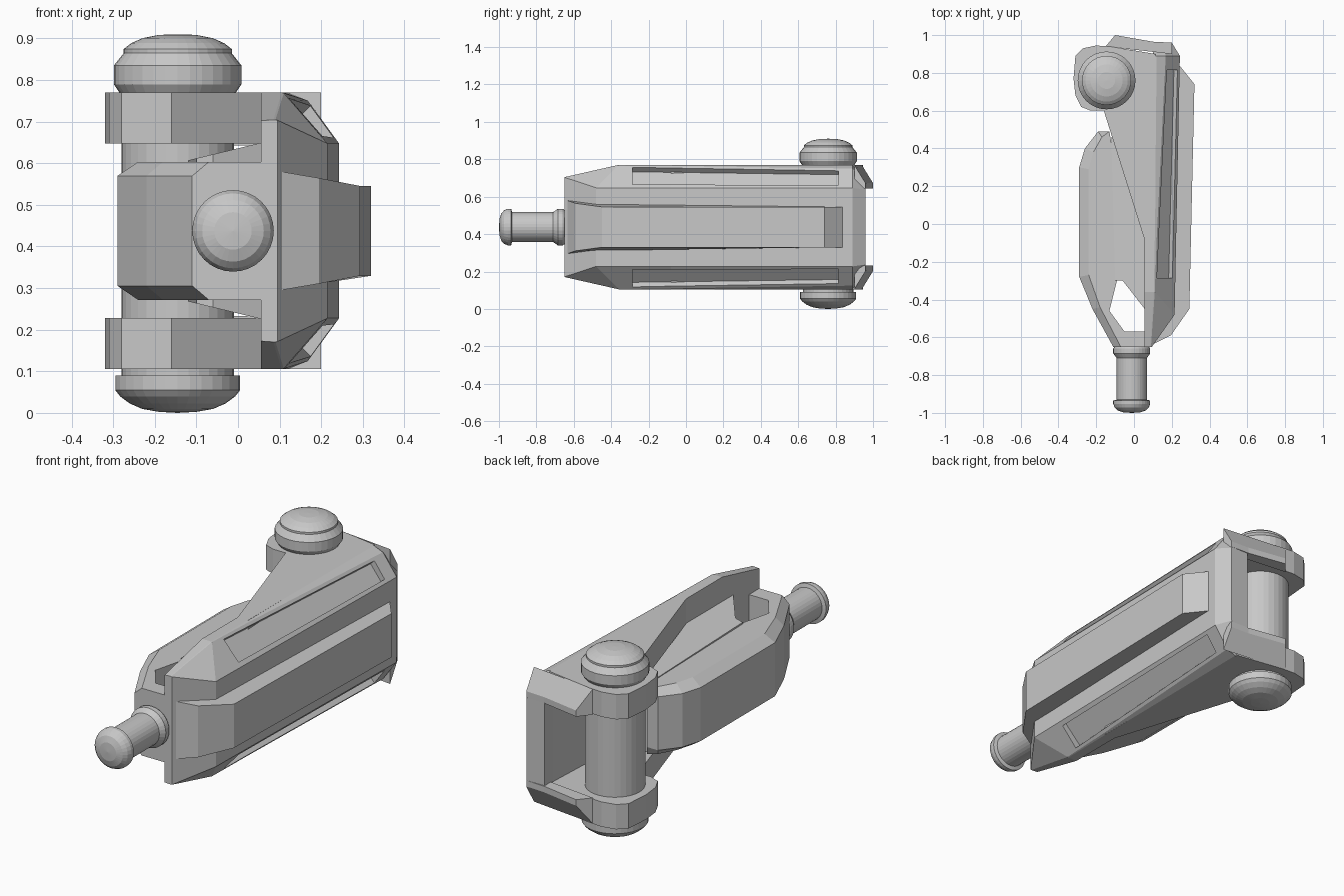
import bpy, bmesh, math
from mathutils import Vector, Matrix

if "Cube" in bpy.data.objects:
    bpy.data.objects.remove(bpy.data.objects["Cube"])

MID = 0.4375          # height of the mirror plane
grey = bpy.data.materials.new("plain grey")
grey.use_nodes = True
grey.diffuse_color = (0.58, 0.58, 0.58, 1)
grey.node_tree.nodes["Principled BSDF"].inputs["Base Color"].default_value = (0.58, 0.58, 0.58, 1)


def finish(name, bm):
    bmesh.ops.remove_doubles(bm, verts=bm.verts, dist=1e-5)
    bmesh.ops.recalc_face_normals(bm, faces=bm.faces)
    mesh = bpy.data.meshes.new(name)
    bm.to_mesh(mesh)
    bm.free()
    mesh.materials.append(grey)
    obj = bpy.data.objects.new(name, mesh)
    bpy.context.collection.objects.link(obj)
    return obj


def loft(name, rings):
    """Skin a row of equal rings and cap both ends."""
    bm = bmesh.new()
    rows = [[bm.verts.new(p) for p in ring] for ring in rings]
    n = len(rows[0])
    for a, b in zip(rows, rows[1:]):
        for i in range(n):
            j = (i + 1) % n
            bm.faces.new((a[i], a[j], b[j], b[i]))
    bm.faces.new(rows[0])
    bm.faces.new(rows[-1])
    return finish(name, bm)


def mirrored(name, plan, half):
    """Plan outline raised and lowered about the middle by half(x, y)."""
    return loft(name, [[(x, y, MID + s * half(x, y)) for x, y in plan] for s in (-1, 1)])


def revolve(name, profile, matrix, segments=32):
    """Turn a (radius, height) profile about its own z axis."""
    bm = bmesh.new()
    verts = [bm.verts.new((r, 0, z)) for r, z in profile]
    edges = [bm.edges.new(pair) for pair in zip(verts, verts[1:])]
    bmesh.ops.spin(bm, geom=verts + edges, cent=(0, 0, 0), axis=(0, 0, 1),
                   angle=math.tau, steps=segments)
    bmesh.ops.transform(bm, matrix=matrix, verts=bm.verts)
    return finish(name, bm)


# Outer shell: four rails along the length (inner edge, top edge, bevel edge, side edge)
inner = [(.055, -.65, .265), (.055, -.36, .3325), (.055, -.08, .3325), (.1, .89, .3325), (.1, .96, .235)]
crown = [(.085, -.65, .267), (.105, -.36, .3325), (.11, -.08, .3325), (.12, .89, .3325), (.12, .96, .235)]
bevel = [(.09, -.65, .267), (.11, -.36, .331), (.12, -.08, .328), (.168, .89, .313), (.16, .96, .23)]
side = [(.095, -.65, .266), (.215, -.48, .21), (.223, -.08, .21), (.243, .89, .21), (.2, .96, .2)]
sections = []
for row in zip(inner, crown, bevel, side):
    upper = [(x, y, MID + h) for x, y, h in row]
    lower = [(x, y, MID - h) for x, y, h in reversed(row)]
    sections.append(upper + lower)
shell = loft("outer_shell", sections)

# Long recesses in the shell bevels
corners = [(.117, -.285, .315), (.203, -.285, .228), (.231, .815, .225), (.173, .815, .3)]
for s in (1, -1):
    offset = Vector((.7, 0, .7 * s))
    pts = [Vector((x, y, MID + s * h)) for x, y, h in corners]
    cutter = loft("recess_cutter", [[p + offset * d for p in pts] for d in (-.028, .03)])
    cutter.hide_render = True
    mod = shell.modifiers.new("recess", "BOOLEAN")
    mod.operation = "DIFFERENCE"
    mod.solver = "EXACT"
    mod.object = cutter
    bpy.context.view_layer.objects.active = shell
    bpy.ops.object.modifier_apply(modifier=mod.name)
    bpy.data.objects.remove(cutter)

# Raised side panel, tapering outwards
mirrored("side_panel",
         [(.06, -.64), (.095, -.64), (.195, -.59), (.293, -.45), (.32, .74), (.24, .84), (.15, .84)],
         lambda x, y: .144 - max(0, x - .1) * .18 if y < -.5 else .108)

# Hinge plates with rounded knuckles, and their sloping back lips
plate = [(.055, -.08), (.112, -.08), (.115, .9), (-.13, .94), (-.2, .945), (-.27, .93), (-.31, .89),
         (-.32, .77), (-.31, .68), (-.28, .62), (-.23, .6), (-.16, .6)]
lip = [(-.15, .94), (-.1, 1), (.1, .965), (.2, .96), (.2, .9)]
for s, word in ((1, "upper"), (-1, "lower")):
    loft(word + "_hinge_plate", [[(x, y, MID + s * h) for x, y in plate] for h in (.21, .3325)])
    loft(word + "_back_lip", [[(x, y, MID + s * .205) for x, y in lip],
                              [(x, y, MID + s * (.3325 if y < .95 else .235)) for x, y in lip]])

# Inner arm: hooked outline joining the shell at the front, bevelled on its outside
hook = [(-.13, .49), (-.09, .25), (-.09, -.3), (-.13, -.46), (-.05, -.57), (.07, -.57), (.07, -.65)]
wide = [(-.11, -.65), (-.22, -.45), (-.29, -.28), (-.29, .3), (-.26, .4), (-.19, .49)]
narrow = [(-.07, -.65), (-.18, -.44), (-.24, -.27), (-.24, .29), (-.215, .38), (-.17, .46)]
loft("inner_arm", [[(x, y, MID + h) for x, y in hook + outline]
                   for outline, h in ((narrow, -.166), (wide, -.132), (wide, .132), (narrow, .166))])

# Core between arm and shell
mirrored("core_web", [(-.1, -.3), (-.06, -.3), (.065, -.46), (.105, .48), (-.12, .46)],
         lambda x, y: .172 + .24 * (x + .11))

# Hinge pin with domed caps
cap = [(.135, .33), (.14, .3325), (.153, .352), (.153, .398), (.13, .427), (.13, .437),
       (.112, .451), (.085, .463), (.045, .471), (0, .4725)]
foot = [(0, -.4375), (.045, -.435), (.085, -.428), (.115, -.415), (.138, -.398), (.15, -.383),
        (.15, -.348), (.135, -.348)]
revolve("hinge_pin", foot + cap, Matrix.Translation((-.145, .76, MID)))

# Front peg with collar and rounded tip
peg = [(0, .6), (.085, .64), (.098, .66), (.098, .685), (.08, .71), (.08, .93), (.098, .935),
       (.098, .952), (.09, .972), (.074, .987), (.045, .997), (0, 1)]
revolve("front_peg", peg, Matrix.Translation((-.012, 0, MID)) @ Matrix.Rotation(math.pi / 2, 4, "X"))
